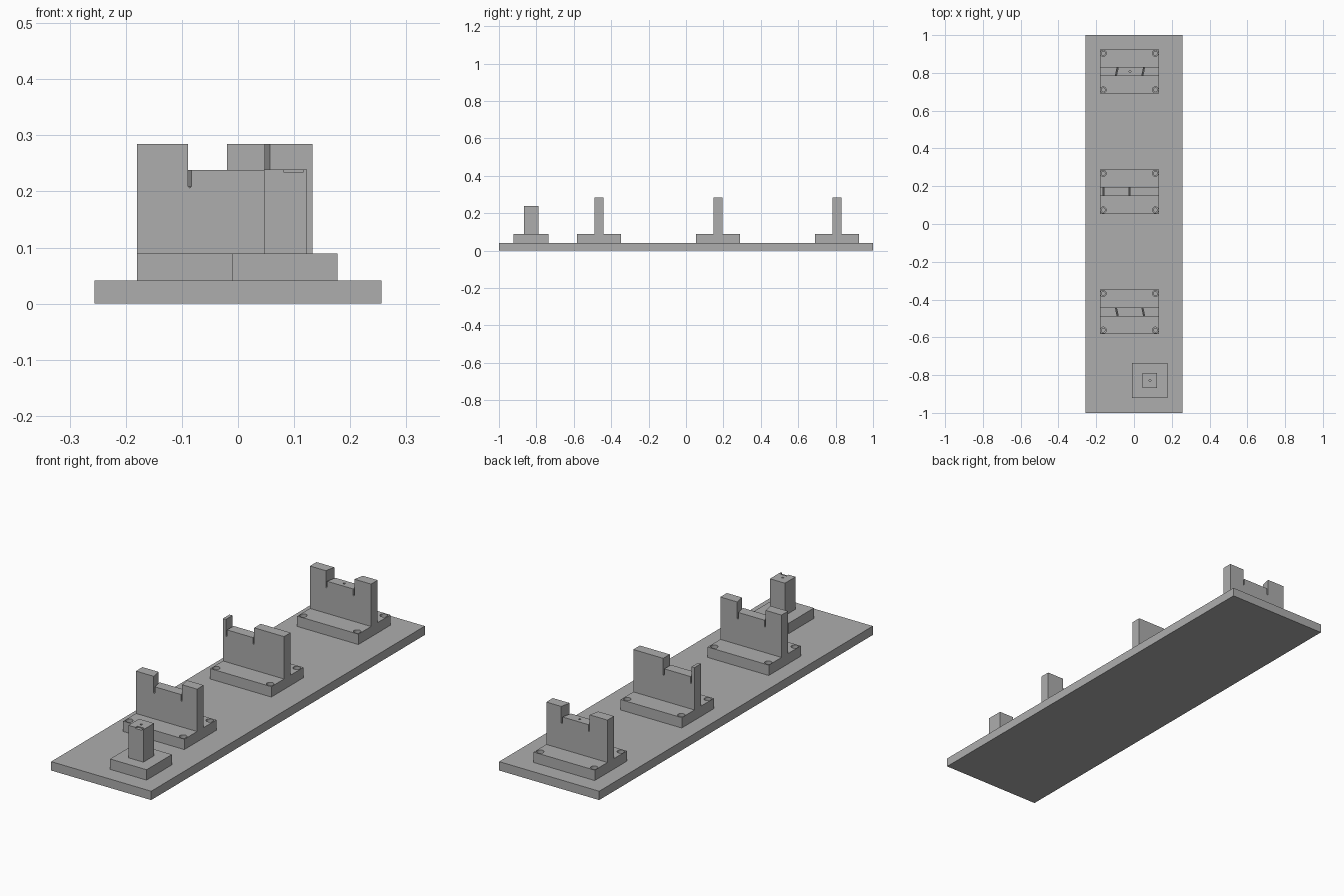
import bpy, bmesh

if "Cube" in bpy.data.objects:
    bpy.data.objects.remove(bpy.data.objects["Cube"], do_unlink=True)

GREY = (0.42, 0.42, 0.42, 1.0)
grey = bpy.data.materials.new("plain grey")
grey.use_nodes = True
grey.diffuse_color = GREY
grey.node_tree.nodes["Principled BSDF"].inputs["Base Color"].default_value = GREY

PLATE_TOP, BASE_TOP, LEDGE, WALL_TOP, SLIT_END = 0.041, 0.089, 0.238, 0.285, 0.206
X0, X1 = -0.18, 0.133
SLIT = 0.006


def finish(name, bm):
    bmesh.ops.recalc_face_normals(bm, faces=bm.faces)
    mesh = bpy.data.meshes.new(name)
    bm.to_mesh(mesh)
    bm.free()
    mesh.materials.append(grey)
    obj = bpy.data.objects.new(name, mesh)
    bpy.context.collection.objects.link(obj)
    return obj


def box(name, x0, x1, y0, y1, z0, z1):
    bm = bmesh.new()
    bmesh.ops.create_cube(bm, size=1)
    for v in bm.verts:
        v.co = (x1 if v.co.x > 0 else x0, y1 if v.co.y > 0 else y0, z1 if v.co.z > 0 else z0)
    return finish(name, bm)


def cylinder(name, x, y, z0, z1, r):
    bm = bmesh.new()
    bmesh.ops.create_cone(bm, cap_ends=True, segments=24, radius1=r, radius2=r, depth=z1 - z0)
    bmesh.ops.translate(bm, verts=bm.verts, vec=(x, y, (z0 + z1) / 2))
    return finish(name, bm)


def cut(obj, cutter):
    cutter.hide_render = True
    mod = obj.modifiers.new("cut", "BOOLEAN")
    mod.operation = "DIFFERENCE"
    mod.solver = "EXACT"
    mod.object = cutter
    bpy.context.view_layer.objects.active = obj
    bpy.ops.object.modifier_apply(modifier=mod.name)
    bpy.data.objects.remove(cutter, do_unlink=True)


def notched_wall(name, y, left, right, skew):
    """Upright wall with a notch, a relief slit at each notch corner, optionally skewed."""
    rise = SLIT_END + SLIT / 2
    profile = [(X0, BASE_TOP, 0), (X1, BASE_TOP, 0), (X1, WALL_TOP, 0), (right, WALL_TOP, 1),
               (right, rise, 1), (right - SLIT / 2, SLIT_END, 1), (right - SLIT, rise, 1),
               (right - SLIT, LEDGE, 1), (left + SLIT, LEDGE, 1), (left + SLIT, rise, 1),
               (left + SLIT / 2, SLIT_END, 1), (left, rise, 1), (left, WALL_TOP, 1),
               (X0, WALL_TOP, 0)]
    bm = bmesh.new()
    front, back = [[bm.verts.new((x + s * side * skew, y + side * 0.024, z)) for x, z, s in profile]
                   for side in (-1, 1)]
    bm.faces.new(front)
    bm.faces.new(back[::-1])
    for i in range(len(profile)):
        j = (i + 1) % len(profile)
        bm.faces.new((front[i], front[j], back[j], back[i]))
    return finish(name, bm)


# Ground plate
box("base_plate", -0.256, 0.256, -1, 1, 0, PLATE_TOP)

# Three bracket stands: name, y, notch left edge, notch right edge, skew
stands = [("front", -0.465, -0.094, 0.052, -0.005),
          ("middle", 0.171, -0.165, -0.02, 0),
          ("rear", 0.807, -0.094, 0.052, 0.005)]
for name, y, left, right, skew in stands:
    foot = box(name + "_stand_foot", X0, X1, y - 0.117, y + 0.117, PLATE_TOP, BASE_TOP)
    for x in (-0.163, 0.113):
        for dy in (-0.097, 0.097):
            cut(foot, cylinder("counterbore", x, y + dy, 0.07, 0.1, 0.016))
            cut(foot, cylinder("screw_hole", x, y + dy, 0.046, 0.1, 0.01))
    wall = notched_wall(name + "_stand_wall", y, left, right, skew)
    if name == "rear":
        cut(wall, cylinder("pin_hole", -0.021, y, 0.2, 0.3, 0.005))

# Small square pedestal
box("pedestal_foot", -0.01, 0.177, -0.921, -0.736, PLATE_TOP, BASE_TOP)
post = box("pedestal_post", 0.046, 0.123, -0.867, -0.789, BASE_TOP, 0.239)
cut(post, box("front_relief", 0.082, 0.116, -0.88, -0.852, 0.234, 0.25))
cut(post, cylinder("pin_hole", 0.085, -0.828, 0.2, 0.25, 0.005))
